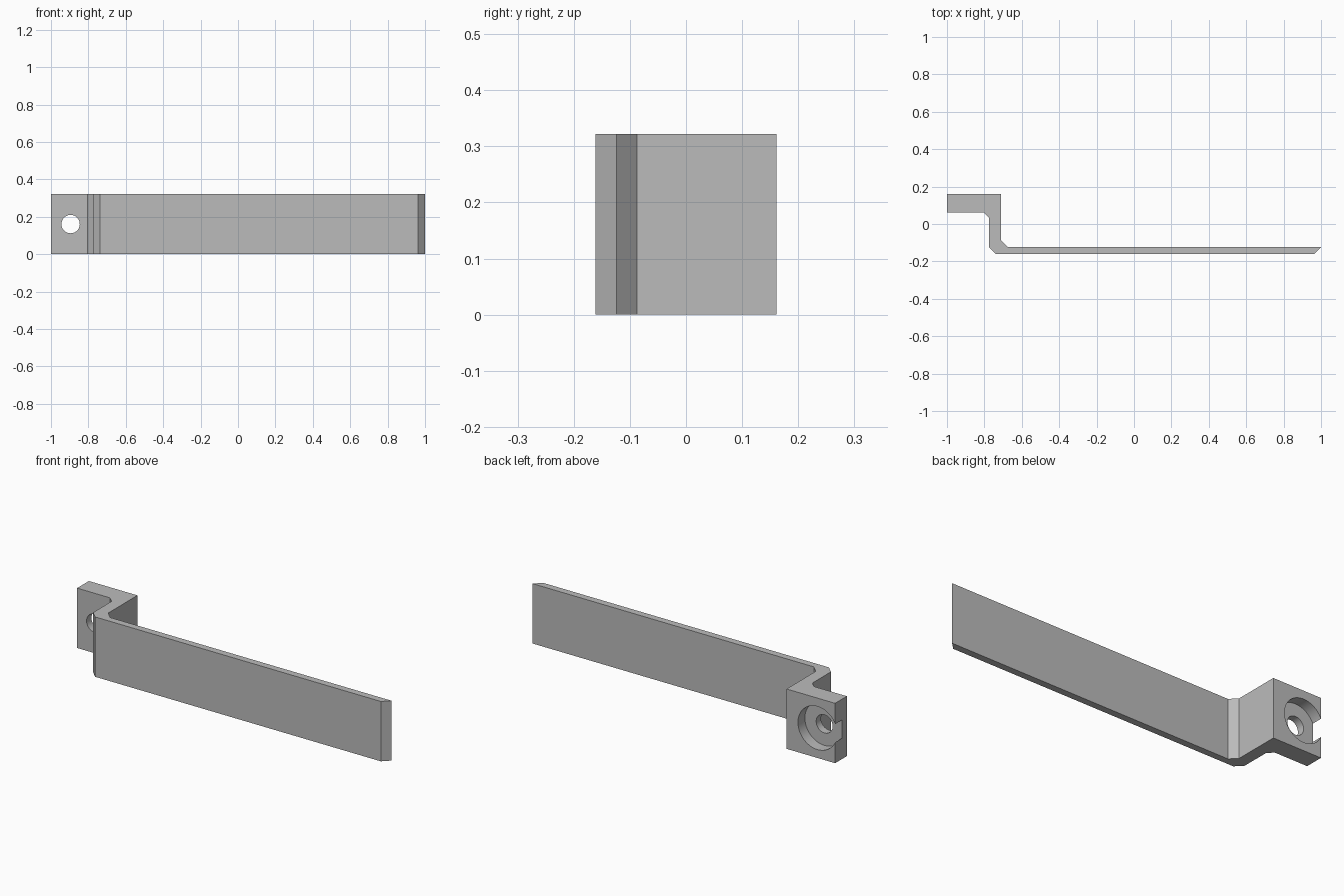
import bpy
import bmesh
import math
from mathutils import Vector

cube = bpy.data.objects.get("Cube")
if cube:
    bpy.data.objects.remove(cube, do_unlink=True)

HEIGHT = 0.322
HOLE_X, HOLE_Z = -0.895, HEIGHT / 2
BACK_Y = 0.161

grey = bpy.data.materials.new("plain grey")
grey.use_nodes = True
colour = (0.5, 0.5, 0.5, 1)
grey.diffuse_color = colour
grey.node_tree.nodes["Principled BSDF"].inputs["Base Color"].default_value = colour


def extrude_profile(name, points, height):
    """Solid prism from a plan outline."""
    bm = bmesh.new()
    base = bm.faces.new([bm.verts.new((x, y, 0)) for x, y in points])
    top = bmesh.ops.extrude_face_region(bm, geom=[base])["geom"]
    verts = [v for v in top if isinstance(v, bmesh.types.BMVert)]
    bmesh.ops.translate(bm, verts=verts, vec=Vector((0, 0, height)))
    bmesh.ops.recalc_face_normals(bm, faces=bm.faces)
    mesh = bpy.data.meshes.new(name)
    bm.to_mesh(mesh)
    bm.free()
    obj = bpy.data.objects.new(name, mesh)
    bpy.context.collection.objects.link(obj)
    return obj


def bore(target, radius, y_min, y_max):
    """Cut a round hole along y."""
    bpy.ops.mesh.primitive_cylinder_add(
        vertices=64, radius=radius, depth=y_max - y_min,
        location=(HOLE_X, (y_min + y_max) / 2, HOLE_Z),
        rotation=(math.pi / 2, 0, 0))
    cutter = bpy.context.object
    cutter.name = "bore_cutter"
    cutter.hide_render = True
    mod = target.modifiers.new("bore", 'BOOLEAN')
    mod.operation = 'DIFFERENCE'
    mod.solver = 'EXACT'
    mod.object = cutter
    bpy.context.view_layer.objects.active = target
    bpy.ops.object.modifier_apply(modifier=mod.name)
    bpy.data.objects.remove(cutter, do_unlink=True)


# Cranked bar: thick mounting block, offset web, long thin arm with bevelled tip
outline = [
    (-1, BACK_Y), (-1, 0.061), (-0.804, 0.061), (-0.775, 0.032),
    (-0.775, -0.124), (-0.738, -0.161), (0.963, -0.161), (1, -0.124),
    (-0.674, -0.124), (-0.711, -0.087), (-0.711, BACK_Y),
]
bracket = extrude_profile("cranked_bracket", outline, HEIGHT)
bracket.data.materials.append(grey)

# Screw hole, and a counterbore from the back that breaks through the end face
bore(bracket, 0.049, 0, 0.3)
bore(bracket, 0.116, 0.102, 0.3)

# Smooth bore walls, sharp edges elsewhere
bpy.ops.object.select_all(action='DESELECT')
bracket.select_set(True)
bpy.context.view_layer.objects.active = bracket
bpy.ops.object.shade_smooth_by_angle(angle=math.radians(30))
